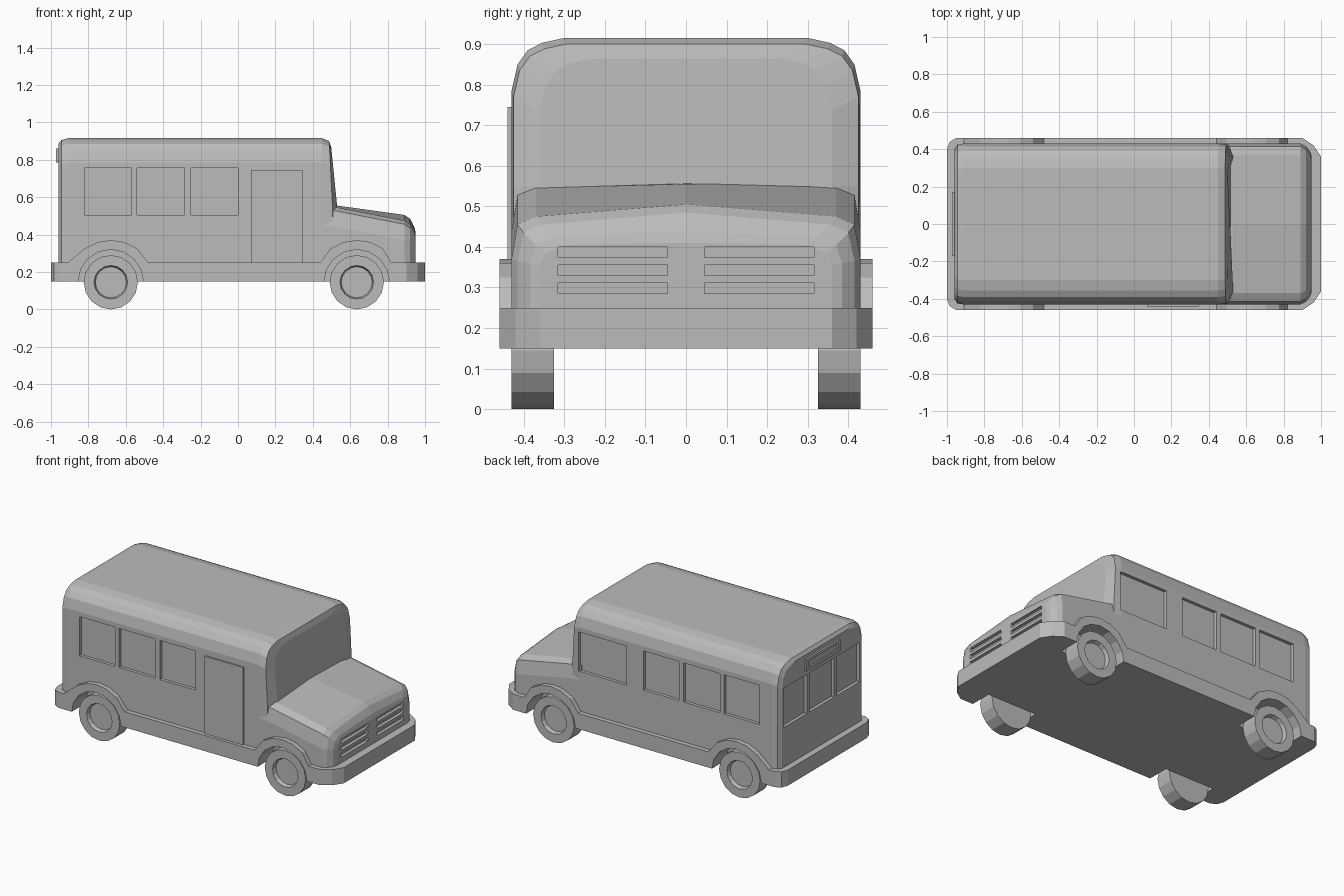
import bpy, bmesh, math
from mathutils import Matrix, Vector

old = bpy.data.objects.get("Cube")
if old:
    bpy.data.objects.remove(old, do_unlink=True)

paint = bpy.data.materials.new("grey_paint")
paint.use_nodes = True
GREY = (0.5, 0.5, 0.5, 1)
paint.diffuse_color = GREY
paint.node_tree.nodes["Principled BSDF"].inputs["Base Color"].default_value = GREY


def add_object(name, bm):
    bmesh.ops.recalc_face_normals(bm, faces=bm.faces)
    mesh = bpy.data.meshes.new(name)
    bm.to_mesh(mesh)
    bm.free()
    mesh.materials.append(paint)
    obj = bpy.data.objects.new(name, mesh)
    bpy.context.collection.objects.link(obj)
    return obj


def loft(name, rings):
    """Skin closed rings of points, capping both ends."""
    bm = bmesh.new()
    rows = [[bm.verts.new(p) for p in ring] for ring in rings]
    n = len(rows[0])
    for a, b in zip(rows, rows[1:]):
        for i in range(n):
            j = (i + 1) % n
            bm.faces.new((a[i], a[j], b[j], b[i]))
    bm.faces.new(rows[0])
    bm.faces.new(rows[-1])
    return add_object(name, bm)


def mirrored(half):
    """Mirror a half section, given from the sill up, across the middle."""
    return half + [(-y, z) for y, z in reversed(half) if y > 0]


def add_boxes(name, boxes):
    bm = bmesh.new()
    for lo, hi in boxes:
        lo, hi = Vector(lo), Vector(hi)
        m = Matrix.Translation((lo + hi) / 2) @ Matrix.Diagonal((*(hi - lo), 1))
        bmesh.ops.create_cube(bm, size=1, matrix=m)
    return add_object(name, bm)


def cut(obj, cutter):
    mod = obj.modifiers.new("cut", "BOOLEAN")
    mod.operation = "DIFFERENCE"
    mod.solver = "EXACT"
    mod.object = cutter
    bpy.context.view_layer.objects.active = obj
    bpy.ops.object.modifier_apply(modifier=mod.name)


# Cabin: rounded roof section, rounded ends, raked windscreen
def cabin_ring(x, w, h, rake=0):
    half = [(w, 0.2), (w, 0.55), (w, h - 0.13), (w - 0.015, h - 0.065),
            (w - 0.04, h - 0.03), (w - 0.075, h - 0.012), (w - 0.13, h)]
    return [(x - rake * max(0, z - 0.55), y, z) for y, z in mirrored(half)]


cabin = loft("cabin", [
    cabin_ring(-0.96, 0.4, 0.885), cabin_ring(-0.945, 0.425, 0.905),
    cabin_ring(-0.91, 0.43, 0.915), cabin_ring(0.45, 0.43, 0.915),
    cabin_ring(0.505, 0.425, 0.9, 0.05), cabin_ring(0.53, 0.36, 0.865, 0.1)])

# Hood: width, shoulder height, edge height and crown height along x
hood_rings = []
for x, w, low, edge, crown in [
        (0.45, 0.43, 0.45, 0.555, 0.56), (0.53, 0.43, 0.44, 0.545, 0.555),
        (0.89, 0.43, 0.37, 0.475, 0.505), (0.92, 0.415, 0.365, 0.455, 0.485),
        (0.943, 0.385, 0.36, 0.425, 0.44), (0.95, 0.36, 0.355, 0.405, 0.41)]:
    half = [(w, 0.2), (w, low), (w - 0.015, edge - 0.02), (w - 0.06, edge), (0, crown)]
    hood_rings.append([(x, y, z) for y, z in mirrored(half)])
hood = loft("hood", hood_rings)

# Bumper skirt around the base
outline = [(1, 0.36), (0.96, 0.42), (0.9, 0.46), (-0.95, 0.46), (-0.985, 0.44), (-1, 0.4)]
outline = outline + [(x, -y) for x, y in reversed(outline)]
skirt = loft("bumper_skirt", [[(x, y, z) for x, y in outline] for z in (0.15, 0.25)])

# Wheel arch flares
WHEELS = {"rear": (-0.68, -0.91, -0.48), "front": (0.635, 0.44, 0.82)}
flares = []
for end, (cx, start, stop) in WHEELS.items():
    arch = [(start, 0.2), (start, 0.25), (cx - 0.14, 0.325), (cx - 0.07, 0.36), (cx, 0.37),
            (cx + 0.07, 0.36), (cx + 0.14, 0.325), (stop, 0.25), (stop, 0.2)]
    for side, s in (("left", 1), ("right", -1)):
        flares.append(loft(f"{end}_{side}_arch",
                           [[(x, s * y, z) for x, z in arch] for y in (0.38, 0.46)]))

# Wheel wells cut through everything around them
wells = bmesh.new()
for cx, _, _ in WHEELS.values():
    for s in (1, -1):
        m = Matrix.Translation((cx, s * 0.425, 0.145)) @ Matrix.Rotation(math.pi / 2, 4, "X")
        bmesh.ops.create_cone(wells, cap_ends=True, segments=16, radius1=0.175,
                              radius2=0.175, depth=0.21, matrix=m)
well_cutter = add_object("well_cutter", wells)
for part in [cabin, hood, skirt] + flares:
    cut(part, well_cutter)

# Recessed side and rear windows
LOW, HIGH = 0.505, 0.755
boxes = []
for x0, x1 in [(-0.82, -0.57), (-0.54, -0.285), (-0.25, 0)]:
    for y0, y1 in [(0.41, 0.5), (-0.5, -0.41)]:
        boxes.append(((x0, y0, LOW), (x1, y1, HIGH)))
boxes.append(((0.12, 0.41, LOW), (0.46, 0.5, HIGH)))
for y0, y1 in [(-0.38, -0.15), (-0.125, 0.125), (0.15, 0.38)]:
    boxes.append(((-1, y0, LOW), (-0.94, y1, HIGH)))
window_cutter = add_boxes("window_cutter", boxes)
cut(cabin, window_cutter)

# Grille slots
grille_cutter = add_boxes("grille_cutter", [
    ((0.93, min(s * 0.045, s * 0.315), z), (1, max(s * 0.045, s * 0.315), z + 0.026))
    for s in (1, -1) for z in (0.285, 0.33, 0.374)])
cut(hood, grille_cutter)

# Door on the right side
add_boxes("door", [((0.07, -0.44, 0.245), (0.345, -0.42, 0.745))])

# Rear sign box with a recessed face
sign = add_boxes("rear_sign", [((-0.972, -0.17, 0.785), (-0.93, 0.17, 0.86))])
sign_cutter = add_boxes("sign_cutter", [((-1, -0.15, 0.802), (-0.963, 0.15, 0.843))])
cut(sign, sign_cutter)

for helper in (well_cutter, window_cutter, grille_cutter, sign_cutter):
    bpy.data.objects.remove(helper, do_unlink=True)

# Wheels: faceted tyre with a dished hub
for end, (cx, _, _) in WHEELS.items():
    for side, s in (("left", 1), ("right", -1)):
        rings = []
        for r, y in [(0.145, 0.325), (0.145, 0.43), (0.09, 0.43), (0.083, 0.405)]:
            rings.append([(cx + r * math.sin(k * math.pi / 8), s * y,
                           0.145 - r * math.cos(k * math.pi / 8)) for k in range(16)])
        loft(f"{end}_{side}_wheel", rings)
